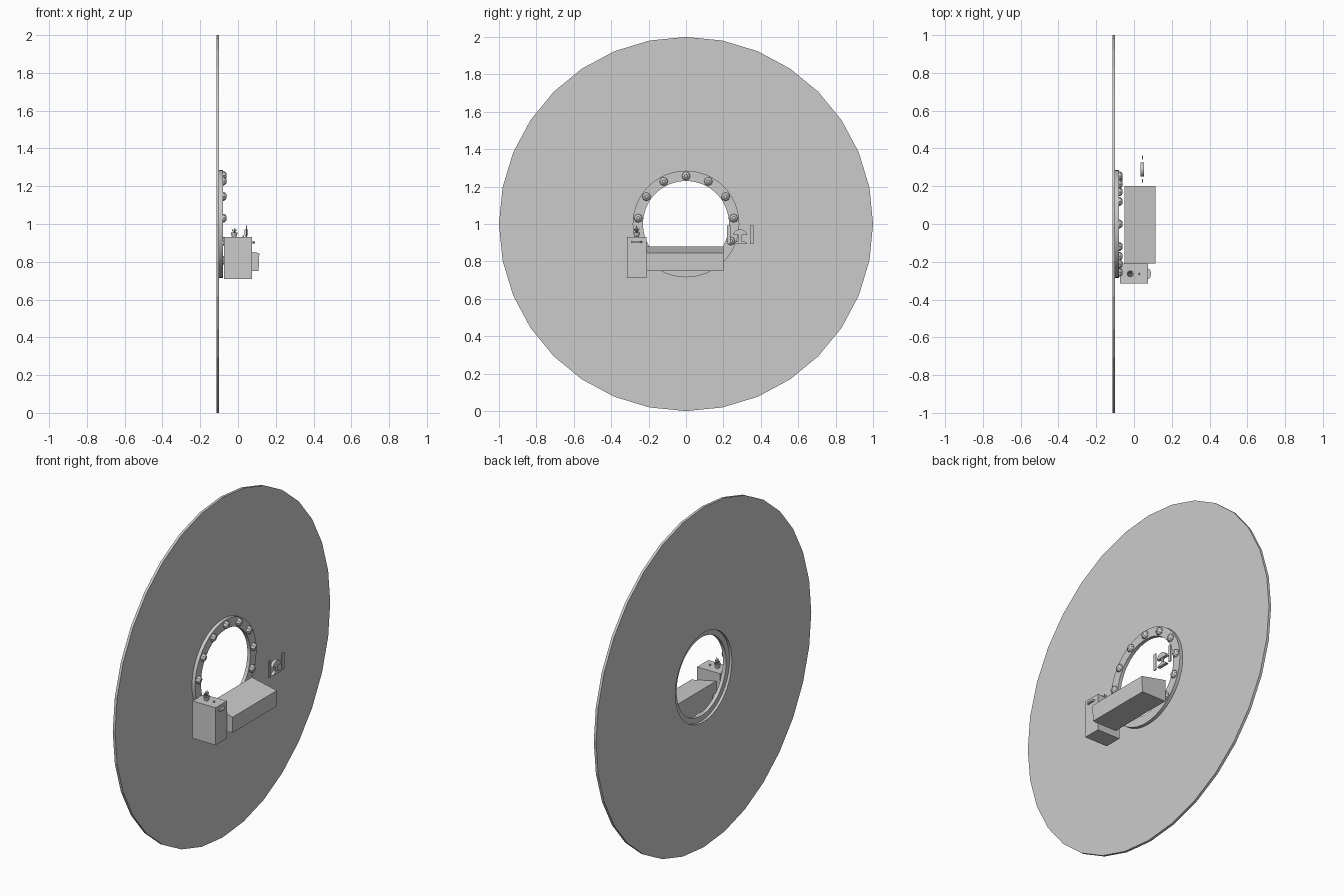
import bpy, bmesh, math
from mathutils import Matrix, Vector

if "Cube" in bpy.data.objects:
    bpy.data.objects.remove(bpy.data.objects["Cube"])


def finish(name, bm, smooth=False):
    bmesh.ops.recalc_face_normals(bm, faces=bm.faces[:])
    me = bpy.data.meshes.new(name)
    bm.to_mesh(me)
    bm.free()
    ob = bpy.data.objects.new(name, me)
    bpy.context.collection.objects.link(ob)
    if smooth:
        bpy.context.view_layer.objects.active = ob
        bpy.ops.object.select_all(action='DESELECT')
        ob.select_set(True)
        bpy.ops.object.shade_smooth_by_angle(angle=math.radians(35))
    return ob


def annulus(name, r_out, n_out, r_in, n_in, x0, x1, smooth=False):
    """Flat ring around the x axis; the outer side count divides the inner one."""
    bm = bmesh.new()
    n = max(n_out, n_in)

    def circle(r, sides, x):
        k, pts = n // sides, []
        corner = lambda i: Vector((x, r * math.sin(math.tau * i / sides),
                                   1 + r * math.cos(math.tau * i / sides)))
        for i in range(n):
            pts.append(bm.verts.new(corner(i // k).lerp(corner(i // k + 1), (i % k) / k)))
        return pts

    loops = [circle(r_out, n_out, x0), circle(r_out, n_out, x1),
             circle(r_in, n_in, x1), circle(r_in, n_in, x0)]
    for a in range(4):
        p, q = loops[a], loops[(a + 1) % 4]
        for i in range(n):
            j = (i + 1) % n
            bm.faces.new((p[i], p[j], q[j], q[i]))
    return finish(name, bm, smooth)


def extrude_profile(name, pts, axis, a, b):
    """Extrude a 2D outline along x (outline y,z), y (outline x,z) or z (outline x,y)."""
    bm = bmesh.new()
    place = {'x': lambda u, v: (a, u, v), 'y': lambda u, v: (u, a, v),
             'z': lambda u, v: (u, v, a)}[axis]
    face = bm.faces.new([bm.verts.new(place(u, v)) for u, v in pts])
    new = bmesh.ops.extrude_face_region(bm, geom=[face])['geom']
    step = Vector([(b - a) if c == axis else 0 for c in 'xyz'])
    bmesh.ops.translate(bm, vec=step, verts=[g for g in new if isinstance(g, bmesh.types.BMVert)])
    return finish(name, bm)


def box(name, x, y, z):
    return extrude_profile(name, [(y[0], z[0]), (y[1], z[0]), (y[1], z[1]), (y[0], z[1])], 'x', *x)


def lathe(name, profile, sides, matrix, smooth=False):
    """Spin an (r, z) profile; ends are capped."""
    bm = bmesh.new()
    rings = [[bm.verts.new((r * math.cos(math.tau * i / sides),
                            r * math.sin(math.tau * i / sides), z)) for i in range(sides)]
             for r, z in profile]
    for p, q in zip(rings, rings[1:]):
        for i in range(sides):
            j = (i + 1) % sides
            bm.faces.new((p[i], p[j], q[j], q[i]))
    bm.faces.new(rings[0])
    bm.faces.new(rings[-1])
    bm.transform(matrix)
    return finish(name, bm, smooth)


def half_round(cu, cv, ru, rv, start, n=10):
    return [(cu + ru * math.cos(start + math.pi * i / n),
             cv + rv * math.sin(start + math.pi * i / n)) for i in range(n + 1)]


# wall disc with round window and its rim
annulus("wall_disc", 1.0, 32, 0.262, 64, -0.115, -0.10)
annulus("window_rim", 0.285, 64, 0.23, 64, -0.10, -0.08, True)

# rivets around the rim, none at the very bottom
for i in range(-5, 6):
    t = math.tau * i / 13
    m = Matrix.Translation((-0.08, 0.257 * math.sin(t), 1 + 0.257 * math.cos(t))) \
        @ Matrix.Rotation(math.pi / 2, 4, 'Y')
    lathe("rivet", [(0.023, 0), (0.023, 0.006), (0.018, 0.014), (0.009, 0.02)], 8, m)

# bed with sloping top
extrude_profile("bed", [(-0.05, 0.75), (0.109, 0.75), (0.113, 0.845), (-0.05, 0.88)],
                'y', -0.21, 0.20)

# bedside cabinet, drawer pull and knob on top
box("cabinet", (-0.075, 0.075), (-0.315, -0.21), (0.71, 0.93))
extrude_profile("drawer_pull", half_round(0.075, -0.264, 0.015, 0.028, -math.pi / 2, 6),
                'z', 0.898, 0.908)
lathe("cabinet_knob", [(0.005, 0), (0.005, 0.006), (0.002, 0.009)], 8,
      Matrix.Translation((0.028, -0.264, 0.93)))

# potted plant
spot = Matrix.Translation((-0.02, -0.264, 0.93))
lathe("plant_pot", [(0.012, 0), (0.018, 0.025), (0.014, 0.025), (0.013, 0.02)], 12, spot)
bm = bmesh.new()
for i in range(6):
    tilt = 0.1 if i == 0 else 0.55
    leaf = spot @ Matrix.Translation((0, 0, 0.02)) @ Matrix.Rotation(math.tau * i / 5, 4, 'Z') \
        @ Matrix.Rotation(tilt, 4, 'Y')
    size = 0.044 if i == 0 else 0.032
    v = [bm.verts.new(leaf @ Vector(p)) for p in
         ((0, 0, 0), (0, 0.006, size * 0.6), (0, 0, size), (0, -0.006, size * 0.6),
          (0.003, 0, size * 0.55))]
    for a, b in ((0, 1), (1, 2), (2, 3), (3, 0)):
        bm.faces.new((v[a], v[b], v[4]))
    bm.faces.new(v[:4])
finish("plant_leaves", bm)

# wall ornament: two posts with a domed piece between them
for name, y in (("left_post", (0.22, 0.238)), ("right_post", (0.342, 0.362))):
    box(name, (0.042, 0.048), y, (0.893, 0.992))
extrude_profile("ornament_dome", half_round(0.289, 0.94, 0.037, 0.032, 0), 'x', 0.034, 0.052)
box("ornament_stem", (0.04, 0.048), (0.28, 0.297), (0.905, 0.94))
extrude_profile("ornament_foot", half_round(0.291, 0.893, 0.035, 0.017, 0), 'x', 0.034, 0.052)
